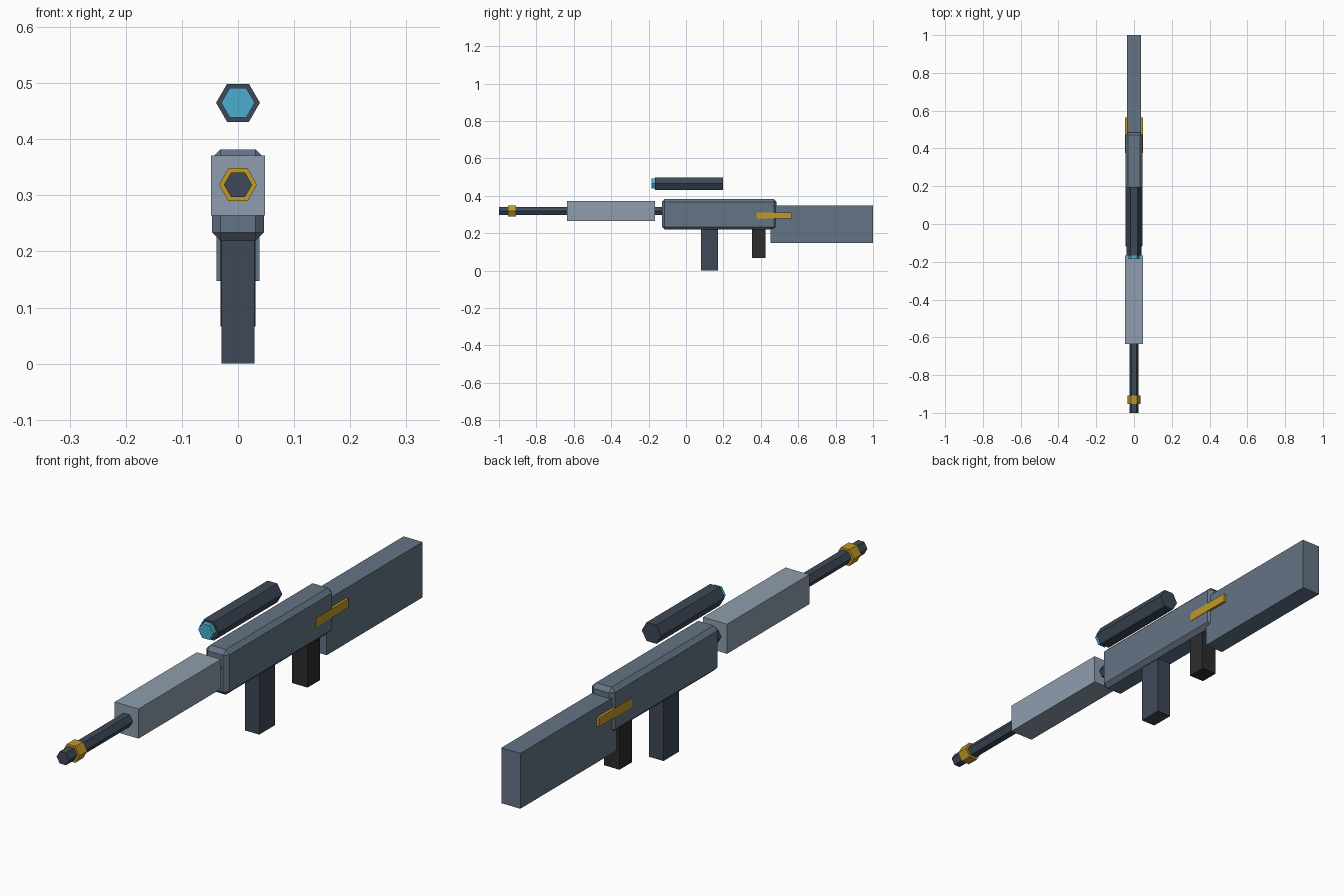
import bpy, bmesh, math

if "Cube" in bpy.data.objects:
    bpy.data.objects.remove(bpy.data.objects["Cube"])


def material(name, rgb):
    """Material from display (sRGB 0-255) values."""
    m = bpy.data.materials.new(name)
    m.diffuse_color = [(c / 255) ** 2.2 for c in rgb] + [1]
    m.use_nodes = True
    m.node_tree.nodes["Principled BSDF"].inputs["Base Color"].default_value = m.diffuse_color
    return m


slate = material("slate", (100, 115, 132))
pale = material("pale_slate", (141, 156, 172))
dark = material("dark_metal", (64, 74, 88))
black = material("black_grip", (48, 47, 50))
gold = material("gold", (192, 152, 42))
glass = material("blue_glass", (76, 172, 206))


def finish(bm, name, mat):
    bmesh.ops.recalc_face_normals(bm, faces=bm.faces)
    me = bpy.data.meshes.new(name)
    bm.to_mesh(me)
    bm.free()
    me.materials.append(mat)
    ob = bpy.data.objects.new(name, me)
    bpy.context.collection.objects.link(ob)
    return ob


def box(name, half_x, y, z, mat, bevel=0):
    """Box centred on x = 0, spanning y and z ranges."""
    bm = bmesh.new()
    bmesh.ops.create_cube(bm, size=1)
    for v in bm.verts:
        v.co = (v.co.x * 2 * half_x, y[v.co.y > 0], z[v.co.z > 0])
    ob = finish(bm, name, mat)
    if bevel:
        mod = ob.modifiers.new("chamfer", 'BEVEL')
        mod.width = bevel
        mod.segments = 1
    return ob


def hex_tube(name, radius, y, z, mat):
    """Six-sided cylinder along y, corners pointing sideways."""
    bm = bmesh.new()
    ring = [bm.verts.new((radius * math.cos(i * math.pi / 3), y[0],
                          z + radius * math.sin(i * math.pi / 3))) for i in range(6)]
    cap = bm.faces.new(ring)
    out = bmesh.ops.extrude_face_region(bm, geom=[cap], use_keep_orig=True)
    for v in out["geom"]:
        if isinstance(v, bmesh.types.BMVert):
            v.co.y = y[1]
    return finish(bm, name, mat)


# Body
box("receiver", 0.046, (-0.129, 0.485), (0.219, 0.382), slate, 0.015)
box("stock", 0.038, (0.452, 1.0), (0.147, 0.347), slate)
box("handguard", 0.0477, (-0.636, -0.166), (0.264, 0.371), pale)
box("side_strip", 0.0475, (0.377, 0.564), (0.279, 0.311), gold)

# Magazine and grip hanging below
box("magazine", 0.029, (0.08, 0.17), (0.0, 0.225), dark)
box("grip", 0.031, (0.353, 0.424), (0.066, 0.225), black)

# Barrel with muzzle ring
hex_tube("barrel", 0.025, (-1.0, -0.12), 0.319, dark)
hex_tube("muzzle_ring", 0.034, (-0.953, -0.908), 0.319, gold)

# Scope
hex_tube("scope_tube", 0.039, (-0.166, 0.197), 0.465, dark)
hex_tube("scope_lens", 0.030, (-0.184, -0.164), 0.465, glass)
